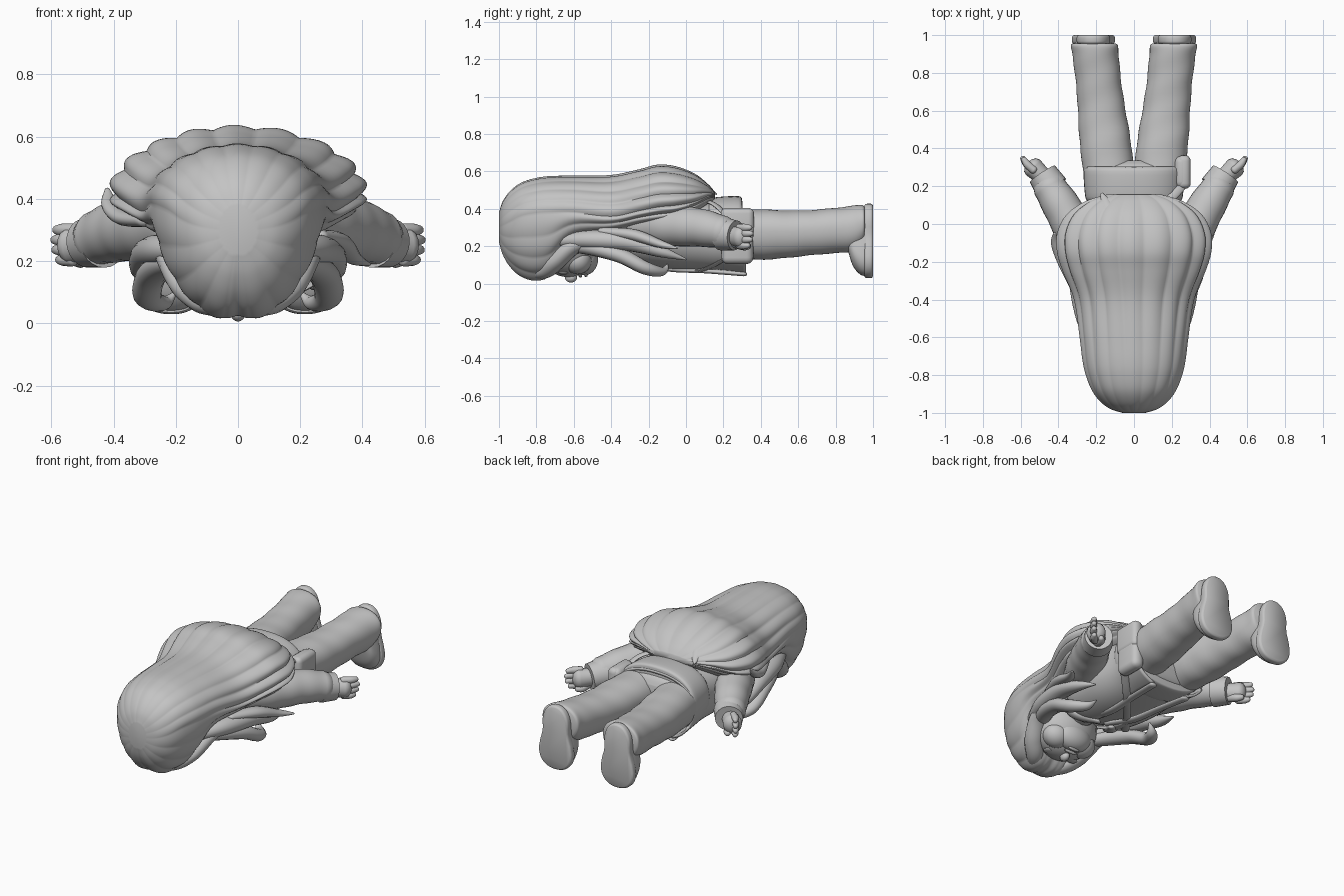
import bpy, bmesh, math
from mathutils import Vector

if "Cube" in bpy.data.objects:
    bpy.data.objects.remove(bpy.data.objects["Cube"])

grey = bpy.data.materials.new("plain_grey")
grey.use_nodes = True
grey.diffuse_color = (0.55, 0.55, 0.55, 1)
grey.node_tree.nodes["Principled BSDF"].inputs["Base Color"].default_value = (0.55, 0.55, 0.55, 1)


def finish(name, bm, angle=50):
    bmesh.ops.recalc_face_normals(bm, faces=bm.faces)
    mesh = bpy.data.meshes.new(name)
    bm.to_mesh(mesh)
    bm.free()
    mesh.materials.append(grey)
    ob = bpy.data.objects.new(name, mesh)
    bpy.context.collection.objects.link(ob)
    bpy.ops.object.select_all(action='DESELECT')
    ob.select_set(True)
    bpy.context.view_layer.objects.active = ob
    bpy.ops.object.shade_smooth_by_angle(angle=math.radians(angle))
    return ob


def spline(rows, steps):
    """Catmull-Rom samples through rows of numbers."""
    rows = [Vector(r) for r in rows]
    ext = [rows[0]] + rows + [rows[-1]]
    out = []
    for i in range(len(rows) - 1):
        a, b, c, d = ext[i:i + 4]
        for k in range(steps):
            t = k / steps
            out.append(0.5 * (2 * b + (c - a) * t + (2 * a - 5 * b + 4 * c - d) * t ** 2
                              + (3 * b - a - 3 * c + d) * t ** 3))
    return out + [rows[-1]]


def skin(bm, rings, caps=True):
    rings = [[bm.verts.new(p) for p in ring] for ring in rings]
    n = len(rings[0])
    for a, b in zip(rings, rings[1:]):
        for j in range(n):
            k = (j + 1) % n
            bm.faces.new((a[j], a[k], b[k], b[j]))
    if caps:
        bm.faces.new(rings[0])
        bm.faces.new(rings[-1])


def loft(name, rows, xc=lambda y: 0, shape=lambda y, t: 1, power=1.0, n=48, gap=None, waist=0):
    """Egg-shaped sections along y; each row is y, half width, top, middle, bottom."""
    rings = []
    for y, w, top, mid, low in spline(rows, 5):
        ring = []
        for j in range(n):
            t = 2 * math.pi * j / n
            c, s = math.cos(t), math.sin(t)
            f = shape(y, t)
            px = math.copysign(abs(c) ** power, c) * w * f
            pz = mid + math.copysign(abs(s) ** power, s) * (top - mid if s > 0 else mid - low) * f
            px *= 1 - waist * math.exp(-((pz - .26) / .07) ** 2)
            ring.append((xc(y) + px, y, pz))
        rings.append(ring)
    bm = bmesh.new()
    skin(bm, rings, gap is None)
    if gap:
        cut = [f for f in bm.faces if gap(f.calc_center_median())]
        bmesh.ops.delete(bm, geom=cut, context='FACES')
    return finish(name, bm)


def tube(name, rows, flat=1.0, side=1, n=16, blunt=True, fold=0):
    """Round tube; each row is x, y, z, radius. flat squashes it vertically."""
    pts = spline([(side * x, y, z, r) for x, y, z, r in rows], 8)
    rings = []
    for i, p in enumerate(pts):
        d = (pts[min(i + 1, len(pts) - 1)] - pts[max(i - 1, 0)]).to_3d().normalized()
        u = d.cross(Vector((0, 0, 1))).normalized()
        v = u.cross(d)
        r = p[3] * (1 + fold * math.sin(i * 1.1))
        stages = [(0, 1)]
        if blunt and i in (0, len(pts) - 1):
            sign = -1 if i == 0 else 1
            stages = [(sign * math.sin(a), math.cos(a)) for a in (0, 0.5, 1, 1.35)]
            if i == 0:
                stages.reverse()
        for shift, k in stages:
            o = p.to_3d() + d * shift * r * 0.7
            rings.append([o + r * k * (u * math.cos(a) + v * flat * math.sin(a))
                          for a in (2 * math.pi * j / n for j in range(n))])
    bm = bmesh.new()
    skin(bm, rings)
    return finish(name, bm)


def ball(name, pos, size):
    bm = bmesh.new()
    bmesh.ops.create_uvsphere(bm, u_segments=32, v_segments=20, radius=1)
    bmesh.ops.scale(bm, vec=size, verts=bm.verts)
    bmesh.ops.translate(bm, vec=pos, verts=bm.verts)
    return finish(name, bm)


def box(name, pos, size, bevel):
    bm = bmesh.new()
    bmesh.ops.create_cube(bm, size=1)
    bmesh.ops.scale(bm, vec=size, verts=bm.verts)
    bmesh.ops.translate(bm, vec=pos, verts=bm.verts)
    bmesh.ops.bevel(bm, geom=bm.edges[:], offset=bevel, segments=4, affect='EDGES', profile=0.5)
    return finish(name, bm)


def hair_locks(y, t):
    """Scalloped locks that deepen down the back, and a centre parting."""
    grow = max(0, min(1, (y + 0.75) / 0.6))
    wave = 9 * (t - math.pi / 2) + 0.35 * math.sin(3 * t) * grow
    parting = math.exp(-((t - 1.5 * math.pi) / 0.12) ** 2)
    return 1 + (0.02 + 0.04 * grow) * (abs(math.cos(wave)) - 0.85) - 0.06 * parting


# Long hair: cap over the head, flaring into locks over the back
loft("long_hair", [
    (-1, .06, .38, .3, .22), (-.98, .125, .44, .31, .15), (-.94, .18, .495, .33, .08),
    (-.88, .225, .54, .36, .025), (-.8, .257, .565, .375, .003), (-.72, .275, .575, .38, .035),
    (-.6, .29, .577, .38, .19), (-.4, .32, .58, .36, .24), (-.25, .38, .61, .39, .27),
    (-.15, .41, .635, .41, .28), (-.05, .41, .625, .42, .3), (.05, .36, .585, .44, .37),
    (.12, .26, .53, .47, .42), (.155, .15, .49, .47, .45)], shape=hair_locks, n=216)
tube("hair_tip", [(-.1, -.05, .575, .05), (-.14, .08, .52, .04), (-.17, .16, .48, .008)], flat=.6)
tube("right_flip", [(-.3, -.35, .33, .03), (-.37, -.2, .34, .035), (-.41, -.1, .38, .03),
                    (-.42, -.05, .43, .008)], flat=.7)
tube("left_flip", [(.26, -.45, .28, .03), (.32, -.28, .26, .045), (.37, -.13, .21, .03),
                   (.42, -.05, .19, .008)], flat=.7)

# Face
ball("face", (0, -.63, .22), (.205, .17, .185))
ball("chin", (0, -.545, .13), (.12, .075, .085))
ball("nose", (0, -.615, .033), (.024, .032, .027))
ball("lower_lip", (0, -.535, .048), (.04, .01, .012))
ball("upper_lip", (0, -.565, .042), (.045, .009, .01))
tube("neck", [(0, -.5, .28, .1), (0, -.35, .28, .11)])

for s, tag in ((1, "left"), (-1, "right")):
    ball(tag + "_eye", (s * .085, -.655, .058), (.036, .026, .01))
    ball(tag + "_cheek", (s * .09, -.58, .125), (.085, .075, .075))
    ball(tag + "_ear", (s * .215, -.59, .24), (.03, .05, .05))
    # Locks around the face and over the shoulders
    tube(tag + "_fringe", [(.05, -.82, .055, .04), (.11, -.75, .07, .05), (.165, -.69, .12, .055),
                           (.205, -.6, .2, .055), (.235, -.48, .24, .04)], side=s, flat=.8)
    tube(tag + "_upper_lock", [(.19, -.66, .23, .04), (.245, -.5, .235, .06), (.29, -.3, .22, .055),
                               (.31, -.13, .17, .035), (.29, 0, .13, .006)], side=s, flat=.85)
    tube(tag + "_lower_lock", [(.17, -.62, .2, .04), (.235, -.5, .19, .05), (.28, -.35, .15, .05),
                               (.29, -.22, .085, .045), (.24, -.13, .065, .03), (.2, -.1, .1, .006)],
         side=s, flat=.8)
    # Arms
    tube(tag + "_sleeve", [(.18, -.25, .32, .11), (.28, -.09, .31, .11), (.37, .07, .3, .102),
                           (.45, .2, .275, .087)], side=s, n=24, fold=.012)
    tube(tag + "_cuff", [(.435, .19, .268, .09), (.485, .265, .258, .08)], side=s, n=24, blunt=False)
    # Hands with stacked fingers
    tube(tag + "_palm", [(.47, .24, .255, .045), (.535, .3, .25, .055)], side=s, flat=1.1)
    for i in range(4):
        z = .3 - i * .032
        reach = (.9, 1, .95, .75)[i]
        tube(tag + "_finger", [(.53, .285, z, .021), (.53 + .04 * reach, .285 + .035 * reach, z, .02),
                               (.53 + .06 * reach, .285 + .065 * reach, z, .014)], side=s, n=12)
    tube(tag + "_thumb", [(.49, .26, .215, .024), (.505, .31, .2, .022), (.525, .335, .2, .016)],
         side=s, n=12)
    # Trouser legs, shoes and soles
    loft(tag + "_trouser_leg", [
        (.28, .135, .4, .28, .13), (.45, .135, .395, .28, .13), (.6, .126, .39, .28, .145),
        (.75, .12, .4, .29, .16), (.88, .122, .415, .3, .17), (.94, .125, .42, .32, .2),
        (.955, .115, .41, .32, .23)],
        xc=lambda y: s * (.137 + .073 * (y - .3) / .65),
        shape=lambda y, t: 1 + .012 * math.sin(40 * y + 2 * t), power=.93)
    loft(tag + "_shoe", [(.86, .07, .38, .26, .2), (.89, .095, .4, .2, .1), (.93, .105, .41, .16, .05),
                         (.965, .105, .415, .15, .04)], xc=lambda y: s * .215, power=.85, waist=.12)
    loft(tag + "_sole", [(.955, .108, .42, .15, .035), (.965, .115, .427, .15, .03),
                         (.99, .115, .427, .15, .03), (1, .105, .418, .15, .04)],
         xc=lambda y: s * .215, power=.85, waist=.2)
    # Jacket front edges and collar
    tube(tag + "_jacket_edge", [(.06, -.3, .13, .03), (.08, -.1, .08, .028), (.1, .1, .068, .025),
                                (.12, .31, .052, .025)], side=s, flat=.5)
    tube(tag + "_collar", [(.17, -.4, .3, .04), (.14, -.38, .17, .045), (.05, -.26, .09, .02)],
         side=s, flat=.6)

# Torso, hips and open jacket
loft("shirt", [(-.42, .12, .38, .28, .18), (-.3, .21, .44, .28, .13), (0, .23, .44, .28, .1),
               (.22, .23, .43, .28, .1)], power=.85)
loft("trouser_hips", [(.12, .23, .42, .28, .11), (.27, .26, .415, .28, .12), (.31, .23, .4, .28, .14),
                      (.335, .14, .36, .28, .2)], power=.85)
jacket = loft("open_jacket", [(-.4, .16, .42, .28, .14), (-.3, .24, .46, .28, .1),
                              (-.1, .265, .47, .28, .07), (.1, .25, .445, .27, .06),
                              (.2, .26, .445, .27, .055), (.32, .27, .44, .27, .04)],
              power=.85, n=64,
              gap=lambda c: abs(c.x) < .05 + .1 * (c.y + .4) and c.z < .2 or c.y > .3 and c.z > .15)
solid = jacket.modifiers.new("thickness", 'SOLIDIFY')
solid.thickness = 0.015
loft("jacket_hem_band", [(.12, .24, .44, .28, .11), (.145, .258, .46, .28, .095),
                         (.28, .267, .468, .28, .085), (.3, .25, .445, .28, .1)], power=.85)

# Shoulder bag and strap
box("bag", (.255, .275, .255), (.08, .17, .3), .035)
box("bag_flap", (.265, .275, .32), (.07, .178, .17), .03)
tube("front_strap", [(.26, .22, .14, .022), (.12, .08, .072, .022), (-.03, -.1, .08, .022),
                     (-.17, -.28, .12, .022)], flat=.35)
tube("back_strap", [(.27, .22, .36, .022), (.2, .14, .43, .022), (.05, .02, .455, .022)], flat=.4)
